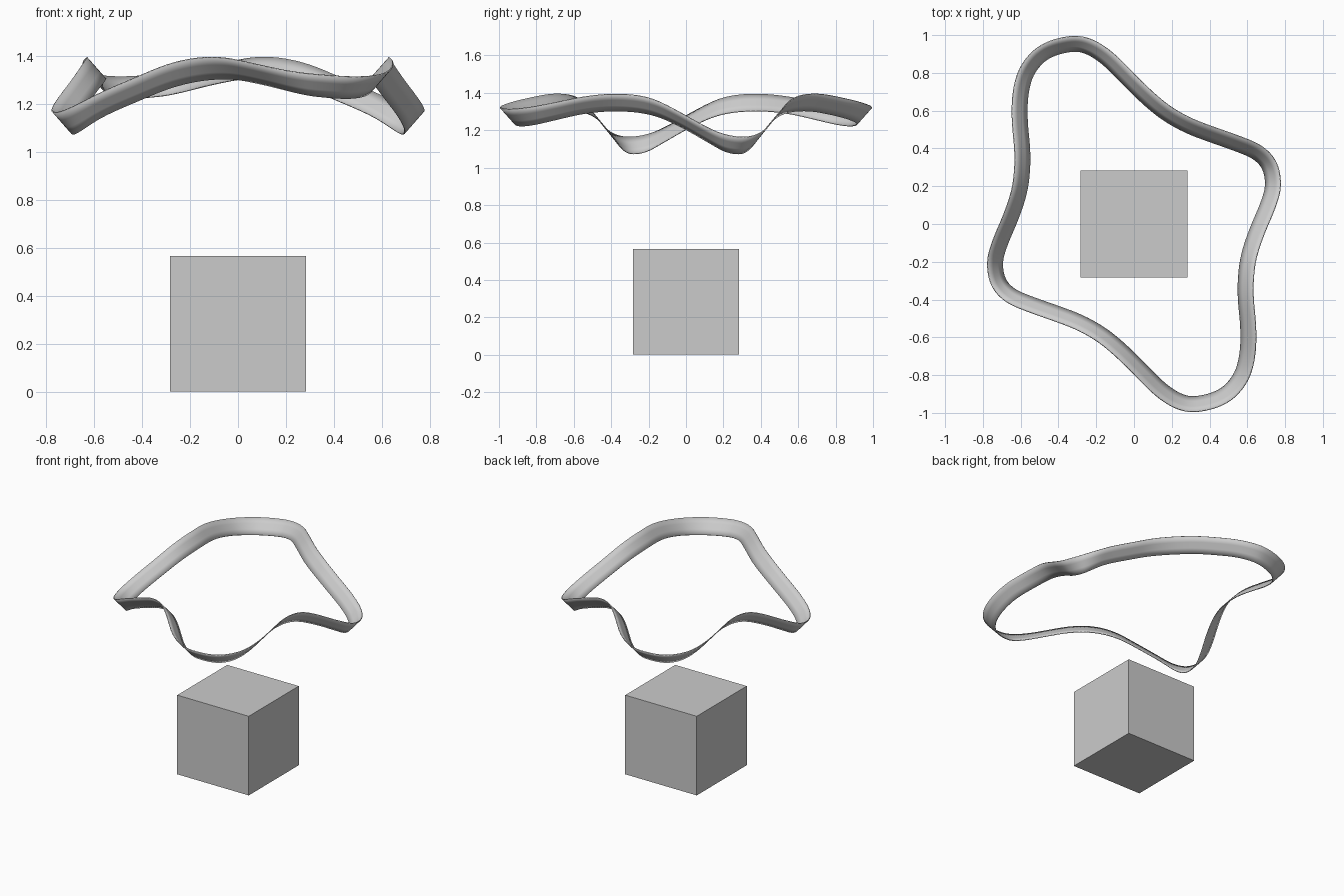
import bpy, bmesh
from mathutils import Vector

if "Cube" in bpy.data.objects:
    bpy.data.objects.remove(bpy.data.objects["Cube"])

# Cube at the base
S = 0.566
bpy.ops.mesh.primitive_cube_add(size=S, location=(0, 0, S / 2))
bpy.context.object.name = "base_cube"

# Half of the band's upper outer edge; the other half is its 180 degree turn
half = [
    (0.33, -0.995, 1.322), (0.49, -0.95, 1.312), (0.597, -0.84, 1.322),
    (0.64, -0.70, 1.348), (0.645, -0.54, 1.38), (0.63, -0.37, 1.394),
    (0.642, -0.20, 1.375), (0.69, -0.05, 1.305), (0.745, 0.08, 1.232),
    (0.777, 0.20, 1.178), (0.755, 0.325, 1.163), (0.68, 0.41, 1.192),
    (0.57, 0.46, 1.248), (0.43, 0.51, 1.308), (0.30, 0.56, 1.362),
    (0.18, 0.63, 1.39), (0.07, 0.725, 1.393), (-0.03, 0.825, 1.375),
    (-0.12, 0.912, 1.355), (-0.22, 0.975, 1.335),
]
pts = [Vector(p) for p in half] + [Vector((-x, -y, z)) for x, y, z in half]


def closed_spline(p, steps):
    """Smooth closed path through the points."""
    out, n = [], len(p)
    for i in range(n):
        a, b, c, d = (p[(i + k) % n] for k in (-1, 0, 1, 2))
        for s in range(steps):
            t = s / steps
            out.append(0.5 * (2 * b + (c - a) * t + (2 * a - 5 * b + 4 * c - d) * t ** 2
                              + (3 * b - a - 3 * c + d) * t ** 3))
    return out


path = closed_spline(pts, 6)
n = len(path)
for _ in range(4):
    path = [path[i] * 0.5 + (path[i - 1] + path[(i + 1) % n]) * 0.25 for i in range(n)]

# Slanted band: lower edge is set inwards and down
bm = bmesh.new()
rows = []
for i, p in enumerate(path):
    t = path[(i + 3) % n] - path[i - 3]
    inward = Vector((-t.y, t.x, 0)).normalized()
    low = p + inward * 0.08 + Vector((0, 0, -0.09))
    rows.append([bm.verts.new(p.lerp(low, k / 3)) for k in range(4)])
for i in range(n):
    a, b = rows[i], rows[(i + 1) % n]
    for k in range(3):
        bm.faces.new((a[k], a[k + 1], b[k + 1], b[k]))
bmesh.ops.recalc_face_normals(bm, faces=bm.faces)
me = bpy.data.meshes.new("wavy_band")
bm.to_mesh(me)
bm.free()
band = bpy.data.objects.new("wavy_band", me)
bpy.context.collection.objects.link(band)
sol = band.modifiers.new("thickness", 'SOLIDIFY')
sol.thickness = 0.006
sol.offset = 0

bpy.ops.object.select_all(action='DESELECT')
band.select_set(True)
bpy.context.view_layer.objects.active = band
bpy.ops.object.shade_smooth_by_angle()
